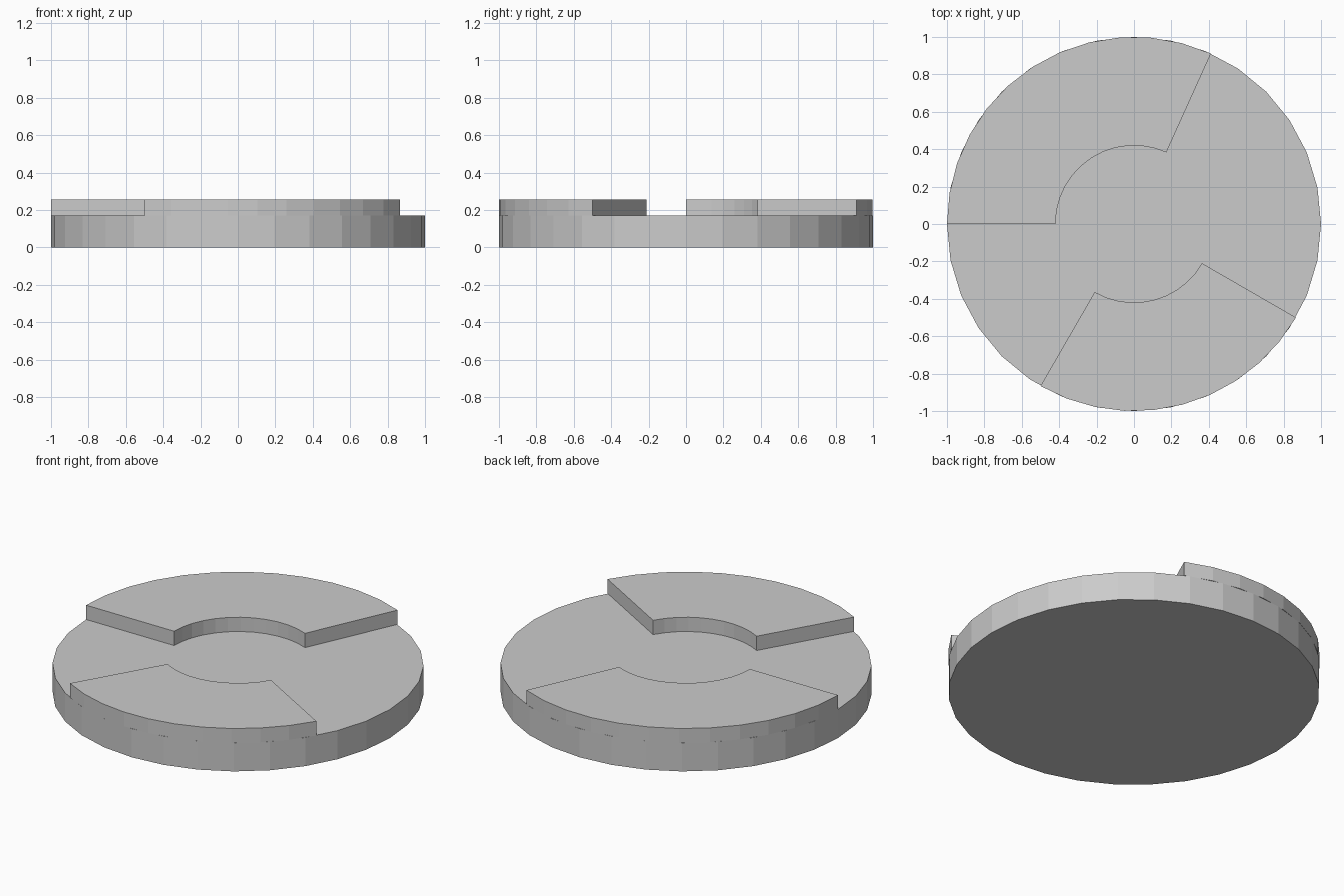
import bpy, bmesh, math

if "Cube" in bpy.data.objects:
    bpy.data.objects.remove(bpy.data.objects["Cube"])

BASE_TOP, TOP = 0.17, 0.255

grey = bpy.data.materials.new("light grey")
grey.diffuse_color = (0.6, 0.6, 0.6, 1)
grey.use_nodes = True
grey.node_tree.nodes["Principled BSDF"].inputs["Base Color"].default_value = grey.diffuse_color


def extruded(name, outline, z0, z1):
    """Solid made by extruding a flat counter-clockwise outline from z0 to z1."""
    bm = bmesh.new()
    face = bm.faces.new([bm.verts.new((x, y, z0)) for x, y in outline])
    geo = bmesh.ops.extrude_face_region(bm, geom=[face], use_keep_orig=True)["geom"]
    bmesh.ops.translate(bm, vec=(0, 0, z1 - z0),
                        verts=[v for v in geo if isinstance(v, bmesh.types.BMVert)])
    bmesh.ops.recalc_face_normals(bm, faces=bm.faces)
    mesh = bpy.data.meshes.new(name)
    bm.to_mesh(mesh)
    bm.free()
    mesh.materials.append(grey)
    obj = bpy.data.objects.new(name, mesh)
    bpy.context.collection.objects.link(obj)
    return obj


def arc(radius, start, end, steps):
    angles = [math.radians(start + (end - start) * i / steps) for i in range(steps + 1)]
    return [(radius * math.cos(a), radius * math.sin(a)) for a in angles]


# Round base plate
extruded("base_disc", arc(1.0, 0, 360, 32)[:-1], 0, BASE_TOP)

# Raised ring sectors, flush with the rim
for name, start, end, steps in (("rear_raised_sector", 65.7, 180, 12),
                                ("front_raised_sector", 240, 330, 10)):
    outline = arc(1.0, start, end, steps) + arc(0.42, end, start, steps)
    extruded(name, outline, BASE_TOP, TOP)
